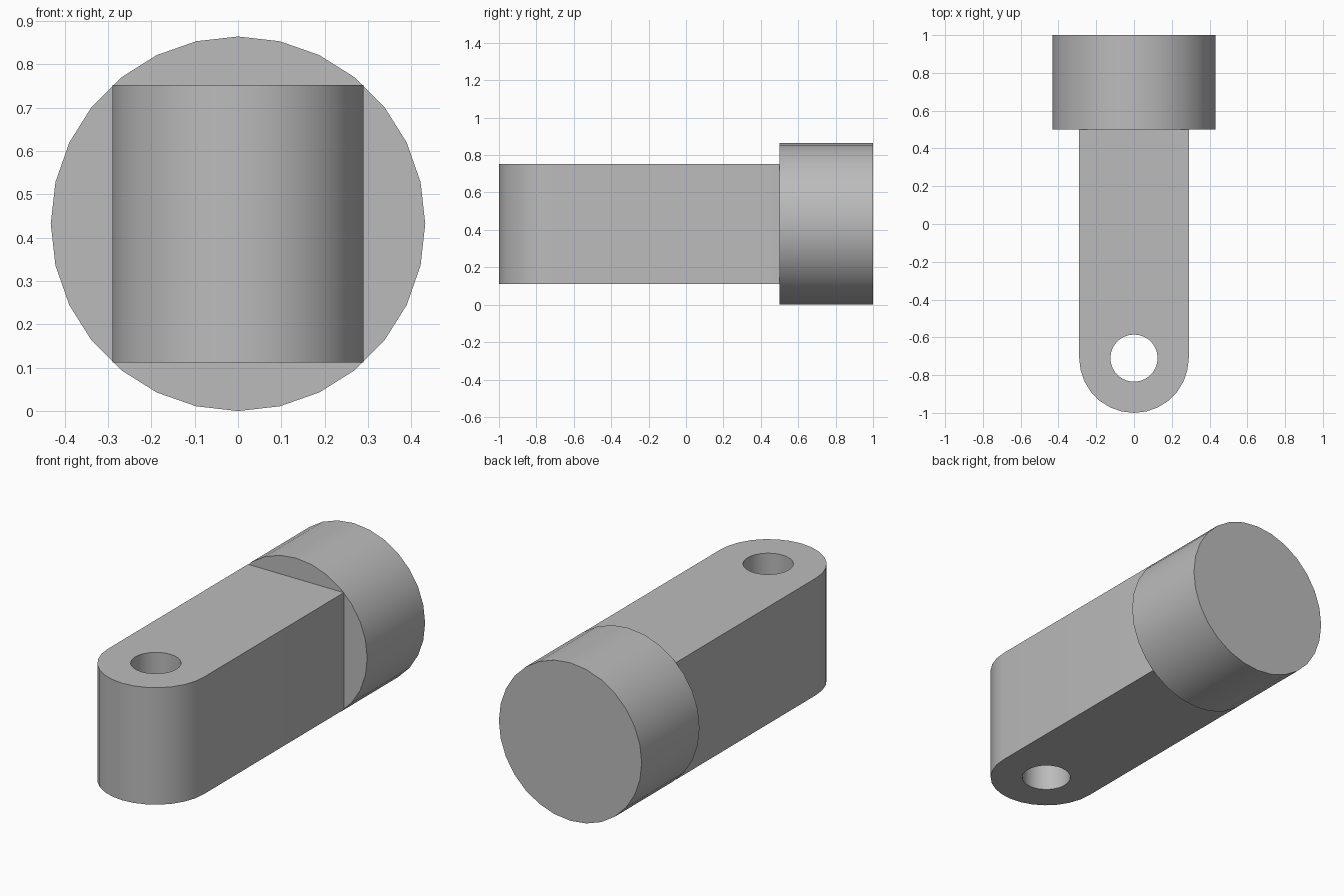
import bpy, bmesh
from math import pi, sin, cos

if "Cube" in bpy.data.objects:
    bpy.data.objects.remove(bpy.data.objects["Cube"], do_unlink=True)

SIDES = 28
HEAD_R = 0.432
ARM_R = 0.29
ARM_H = 0.64
HOLE_R = 0.125
EYE_Y = ARM_R - 1
SHOULDER_Y = 0.5

# Single grey finish
GREY = (0.5, 0.5, 0.5, 1)
mat = bpy.data.materials.new("plain_grey")
mat.use_nodes = True
mat.diffuse_color = GREY
mat.node_tree.nodes["Principled BSDF"].inputs["Base Color"].default_value = GREY


def arc(radius, start, sweep, steps):
    """Points of an arc around the eye centre."""
    angles = [start + sweep * i / SIDES for i in range(steps)]
    return [(radius * cos(a), EYE_Y + radius * sin(a)) for a in angles]


def finish(obj):
    obj.data.materials.append(mat)
    bpy.ops.object.select_all(action='DESELECT')
    obj.select_set(True)
    bpy.context.view_layer.objects.active = obj
    bpy.ops.object.shade_smooth_by_angle(angle=pi / 6)


# Cylindrical head, axis along y
bpy.ops.mesh.primitive_cylinder_add(
    vertices=SIDES, radius=HEAD_R, depth=1 - SHOULDER_Y,
    location=(0, (1 + SHOULDER_Y) / 2, HEAD_R), rotation=(pi / 2, 0, 0))
head = bpy.context.object
head.name = "round_head"
finish(head)

# Flat-sided arm with rounded end and vertical pin hole
outline = arc(ARM_R, pi, pi * 2, SIDES // 2 + 1)
outline += [(ARM_R, SHOULDER_Y), (-ARM_R, SHOULDER_Y)]
bm = bmesh.new()
for loop in (outline, arc(HOLE_R, 0, pi * 2, SIDES)):
    verts = [bm.verts.new((x, y, HEAD_R - ARM_H / 2)) for x, y in loop]
    for i, v in enumerate(verts):
        bm.edges.new((v, verts[i - 1]))
bmesh.ops.triangle_fill(bm, edges=bm.edges[:], use_beauty=True)
solid = bmesh.ops.extrude_face_region(bm, geom=bm.faces[:], use_keep_orig=True)
top = [g for g in solid["geom"] if isinstance(g, bmesh.types.BMVert)]
bmesh.ops.translate(bm, verts=top, vec=(0, 0, ARM_H))
bmesh.ops.recalc_face_normals(bm, faces=bm.faces[:])

# Leave the arm open where it meets the head
hidden = [f for f in bm.faces if all(v.co.y > SHOULDER_Y - 0.001 for v in f.verts)]
bmesh.ops.delete(bm, geom=hidden, context='FACES_ONLY')
mesh = bpy.data.meshes.new("arm")
bm.to_mesh(mesh)
bm.free()
arm = bpy.data.objects.new("arm", mesh)
bpy.context.collection.objects.link(arm)
finish(arm)
